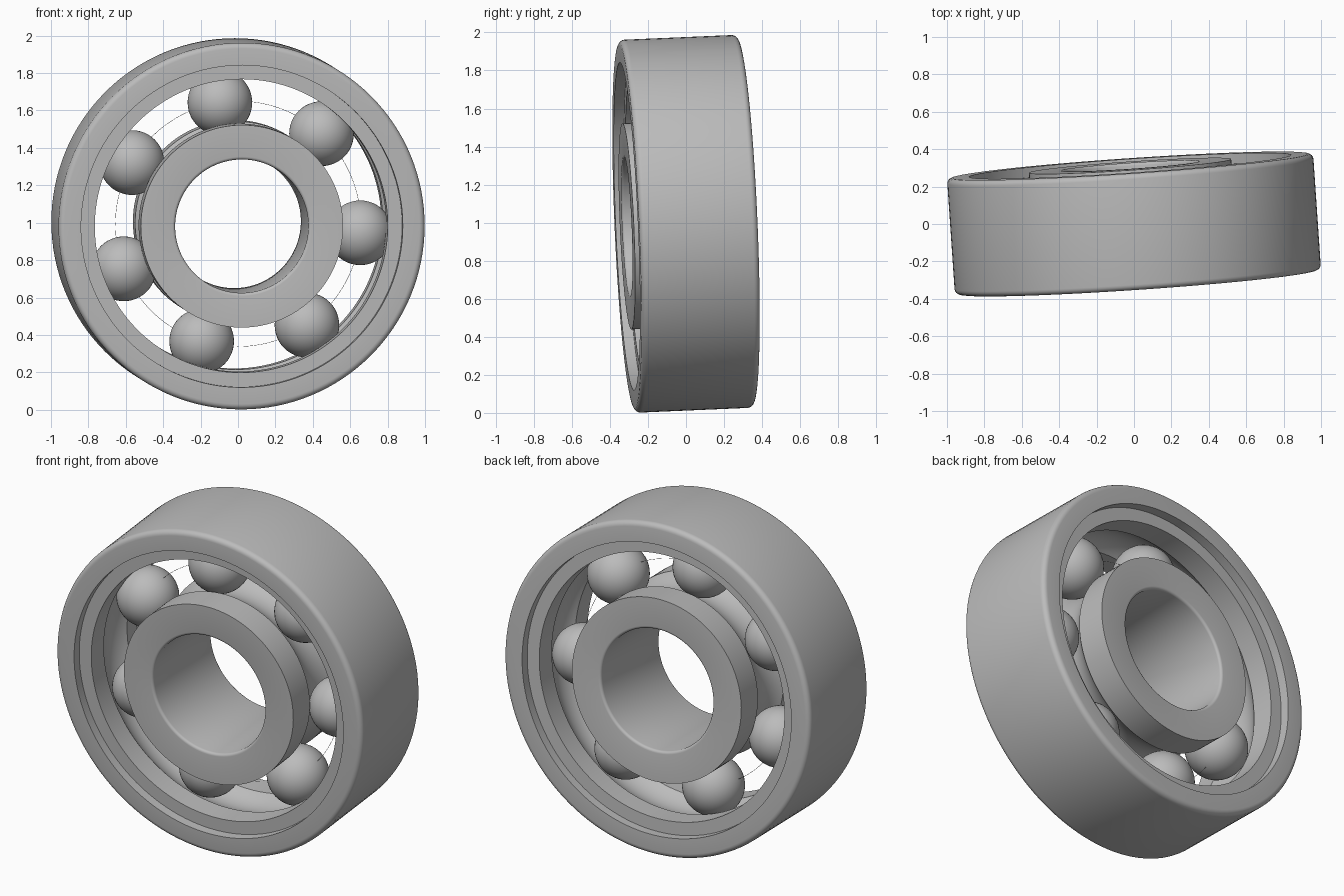
import bpy, bmesh, math
from mathutils import Matrix, Vector

if "Cube" in bpy.data.objects:
    bpy.data.objects.remove(bpy.data.objects["Cube"], do_unlink=True)

# Main sizes
R_OUT, R_BORE, HALF_W = 0.981, 0.357, 0.312
R_PITCH, R_BALL, BALLS = 0.657, 0.173, 7
SEGMENTS = 128

# The whole bearing leans slightly: its axis is local Y
POSE = (Matrix.Translation((0, 0, 0.994))
        @ Matrix.Rotation(0.068, 4, 'Z') @ Matrix.Rotation(0.043, 4, 'X'))

steel = bpy.data.materials.new("steel_grey")
steel.use_nodes = True
COLOUR = (0.50, 0.50, 0.50, 1)
steel.diffuse_color = COLOUR
steel.node_tree.nodes["Principled BSDF"].inputs["Base Color"].default_value = COLOUR


def finish(name, bm):
    """Turn a bmesh into a smooth-shaded, posed object."""
    bmesh.ops.recalc_face_normals(bm, faces=bm.faces)
    mesh = bpy.data.meshes.new(name)
    bm.to_mesh(mesh)
    bm.free()
    mesh.materials.append(steel)
    obj = bpy.data.objects.new(name, mesh)
    bpy.context.collection.objects.link(obj)
    obj.matrix_world = POSE
    bpy.ops.object.select_all(action='DESELECT')
    obj.select_set(True)
    bpy.context.view_layer.objects.active = obj
    bpy.ops.object.shade_smooth_by_angle(angle=math.radians(30))
    return obj


def arc(cr, cy, radius, start, end, steps):
    """Arc points (r, y) with angles in degrees."""
    angles = [math.radians(start + (end - start) * i / steps) for i in range(steps + 1)]
    return [(cr + radius * math.cos(a), cy + radius * math.sin(a)) for a in angles]


def lathe(name, half):
    """Mirror a half profile (y >= 0) and spin it round local Y."""
    points = half + [(r, -y) for r, y in reversed(half) if y > 1e-6]
    bm = bmesh.new()
    verts = [bm.verts.new((r, y, 0)) for r, y in points]
    edges = [bm.edges.new((verts[i], verts[(i + 1) % len(verts)])) for i in range(len(verts))]
    bmesh.ops.spin(bm, geom=verts + edges, cent=(0, 0, 0), axis=(0, 1, 0),
                   angle=math.tau, steps=SEGMENTS, use_merge=True, use_duplicate=False)
    bmesh.ops.remove_doubles(bm, verts=bm.verts, dist=1e-5)
    return finish(name, bm)


# Outer ring: rounded rim, shallow step for a shield, land, ball groove
R_GROOVE = 0.178
R_LAND_OUT, R_LAND_IN = 0.785, 0.542
a_out = math.degrees(math.acos((R_LAND_OUT - R_PITCH) / R_GROOVE))
fillet = 0.03
lathe("outer_ring",
      arc(R_PITCH, 0, R_GROOVE, 0, a_out, 8)
      + [(R_LAND_OUT, HALF_W - 0.055), (0.862, HALF_W - 0.055), (0.862, HALF_W)]
      + arc(R_OUT - fillet, HALF_W - fillet, fillet, 90, 0, 5))

# Inner ring: ball groove, land, flat face, rounded bore
a_in = math.degrees(math.acos((R_LAND_IN - R_PITCH) / R_GROOVE))
fillet = 0.016
lathe("inner_ring",
      arc(R_PITCH, 0, R_GROOVE, 180, a_in, 8)
      + [(R_LAND_IN, HALF_W)]
      + arc(R_BORE + fillet, HALF_W - fillet, fillet, 90, 180, 4))

# Balls evenly spaced in the raceway
for i in range(BALLS):
    a = math.radians(-4.2) + math.tau * i / BALLS
    bm = bmesh.new()
    bmesh.ops.create_uvsphere(bm, u_segments=48, v_segments=24, radius=R_BALL)
    bmesh.ops.translate(bm, verts=bm.verts,
                        vec=Vector((R_PITCH * math.cos(a), 0, R_PITCH * math.sin(a))))
    finish(f"ball_{i + 1}", bm)

# Hair-thin wire through the ball centres
lathe("pitch_wire", arc(R_PITCH, 0, 0.001, 0, 180, 2))
